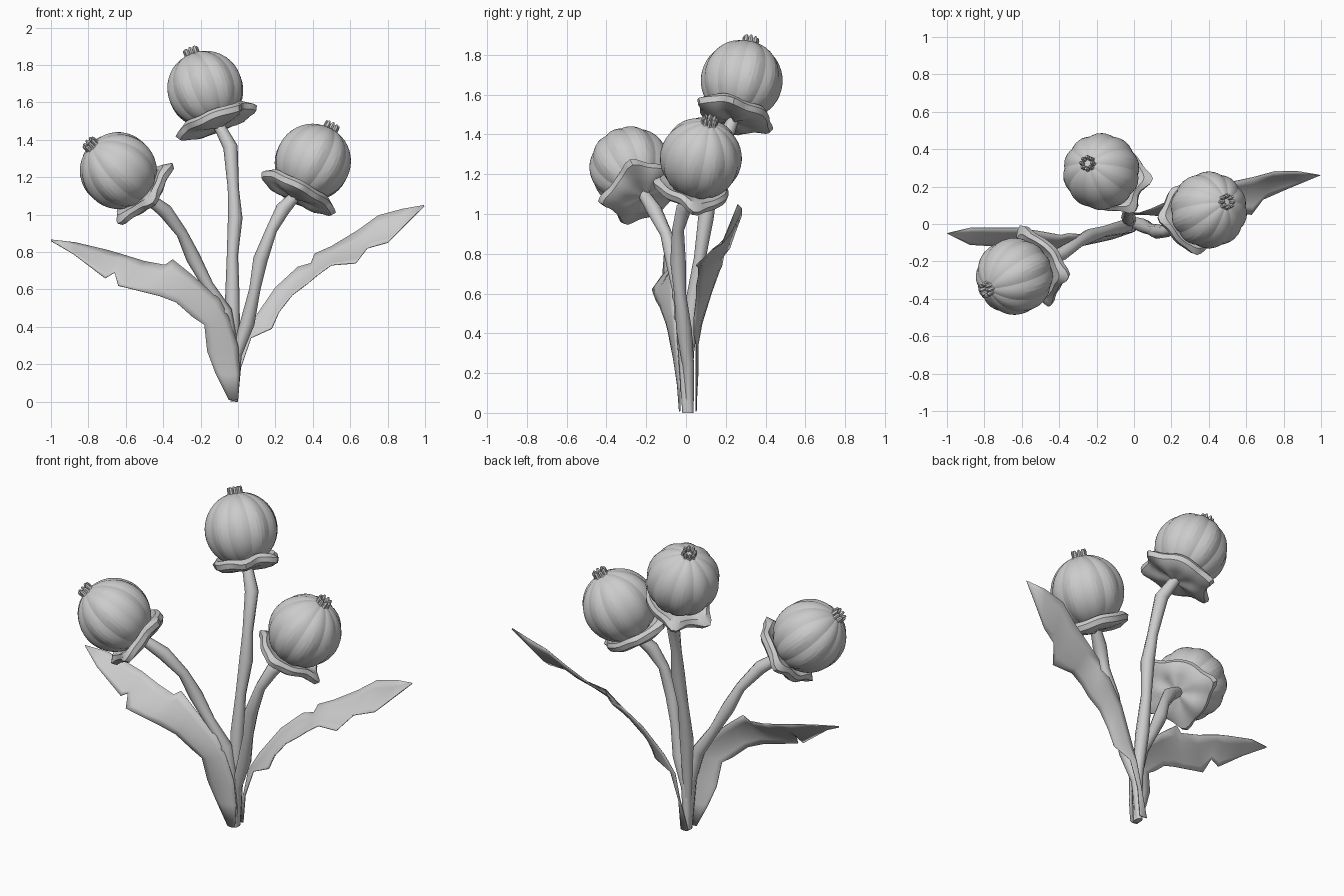
import bpy
import bmesh
from math import sin, cos, pi, exp, acos
from mathutils import Vector

if "Cube" in bpy.data.objects:
    bpy.data.objects.remove(bpy.data.objects["Cube"], do_unlink=True)

grey = bpy.data.materials.new("light_grey")
grey.use_nodes = True
tone = (0.6, 0.6, 0.6, 1)
grey.diffuse_color = tone
grey.node_tree.nodes["Principled BSDF"].inputs["Base Color"].default_value = tone


def finish(name, bm, angle):
    bmesh.ops.recalc_face_normals(bm, faces=bm.faces)
    mesh = bpy.data.meshes.new(name)
    bm.to_mesh(mesh)
    bm.free()
    obj = bpy.data.objects.new(name, mesh)
    bpy.context.collection.objects.link(obj)
    mesh.materials.append(grey)
    bpy.ops.object.select_all(action="DESELECT")
    obj.select_set(True)
    bpy.context.view_layer.objects.active = obj
    bpy.ops.object.shade_smooth_by_angle(angle=angle)
    return obj


def skin(bm, rings, closed=True):
    """Join successive rows of points with quads."""
    rows = [[bm.verts.new(p) for p in ring] for ring in rings]
    for a, b in zip(rows, rows[1:]):
        n = len(a)
        for i in range(n if closed else n - 1):
            j = (i + 1) % n
            bm.faces.new((a[i], a[j], b[j], b[i]))
    return rows


def frame(axis):
    side = axis.cross(Vector((0, 1, 0))).normalized()
    return side, axis.cross(side)


# Ribbed round pod with a crown of small nubs at its tip
def make_pod(name, centre, axis):
    u, v = frame(axis)
    lobes, per_lobe, steps = 10, 6, 20
    rings = []
    for k in range(steps + 1):
        t = pi * (0.02 + 0.96 * k / steps)
        ring = []
        for i in range(lobes * per_lobe):
            a = 2 * pi * i / (lobes * per_lobe)
            groove = 1 - abs(sin(a * lobes / 2))
            r = 0.206 * (1 - 0.045 * groove * sin(t))
            ring.append(centre - axis * r * cos(t)
                        + (u * cos(a) + v * sin(a)) * r * sin(t))
        rings.append(ring)
    bm = bmesh.new()
    rows = skin(bm, rings)
    bm.faces.new(rows[0])
    bm.faces.new(rows[-1])
    for i in range(8):
        a = 2 * pi * i / 8
        out = u * cos(a) + v * sin(a)
        across = axis.cross(out)
        nub = []
        for height, reach, width in ((0.18, 0.04, 0.016), (0.205, 0.03, 0.012),
                                     (0.225, 0.031, 0.012), (0.238, 0.033, 0.006)):
            mid = centre + axis * height + out * reach
            nub.append([mid + out * width * cos(b * pi / 3)
                        + across * width * sin(b * pi / 3) for b in range(6)])
        bm.faces.new(skin(bm, nub)[-1])
    finish(name, bm, 0.2)


# Ragged flat collar under the pod, pulled out into points
def make_collar(name, centre, axis, points):
    u, v = frame(axis)
    tips = [Vector(p).normalized() for p in points]
    profile = ((0.03, -0.225, 0), (0.10, -0.225, 0), (0.15, -0.218, 0.2),
               (0.185, -0.2, 0.8), (0.193, -0.17, 1), (0.17, -0.15, 0.5),
               (0.12, -0.165, 0))
    rings = []
    for radius, height, pull in profile:
        ring = []
        for i in range(48):
            a = 2 * pi * i / 48
            out = u * cos(a) + v * sin(a)
            spike = max(exp(-(acos(max(-1, min(1, out.dot(t)))) / 0.25) ** 2)
                        for t in tips)
            wave = 0.006 * sin(3 * a) + 0.005 * sin(5 * a)
            r = radius + pull * (0.06 * spike - 0.015)
            ring.append(centre + out * r
                        + axis * (height + wave - 0.015 * spike * pull))
        rings.append(ring)
    bm = bmesh.new()
    rows = skin(bm, rings)
    bm.faces.new(rows[0])
    bm.faces.new(rows[-1])
    finish(name, bm, 0.7)


# Knobbly stem swept along a few points
def make_stem(name, path):
    data = bpy.data.curves.new(name, "CURVE")
    data.dimensions = "3D"
    data.bevel_depth = 0.034
    data.bevel_resolution = 2
    data.resolution_u = 4
    data.use_fill_caps = True
    spline = data.splines.new("BEZIER")
    spline.bezier_points.add(len(path) - 1)
    for i, (point, co) in enumerate(zip(spline.bezier_points, path)):
        point.co = co
        point.handle_left_type = point.handle_right_type = "VECTOR"
        point.radius = 0.55 if i == 0 else (1.15 if i % 2 == 0 else 0.88)
    curve = bpy.data.objects.new(name, data)
    bpy.context.collection.objects.link(curve)
    bm = bmesh.new()
    bm.from_mesh(curve.to_mesh())
    curve.to_mesh_clear()
    bpy.data.objects.remove(curve, do_unlink=True)
    finish(name, bm, 0.8)


# Jagged thin leaf spanned between a back edge and a front edge, cupped between
def make_leaf(name, back, front, cup):
    rows = []
    for b, f in zip(back, front):
        b, f = Vector(b), Vector(f)
        depth = Vector(cup) * (f - b).length
        rows.append([b.lerp(f, s) + depth * (4 * s * (1 - s))
                     for s in (0, 0.2, 0.4, 0.6, 0.8, 1)])
    bm = bmesh.new()
    skin(bm, rows, closed=False)
    leaf = finish(name, bm, 1.0)
    thick = leaf.modifiers.new("thickness", "SOLIDIFY")
    thick.thickness = 0.005
    thick.offset = 0


flowers = {
    "right": ((-0.64, -0.28, 1.235), (-0.16, -0.075, 0.15),
              [(0.16, -0.05, 0.13), (0.05, -0.22, -0.04),
               (-0.14, -0.1, -0.16), (-0.06, 0.16, 0)],
              [(-0.02, 0, 0), (-0.03, -0.01, 0.3), (-0.07, -0.02, 0.48),
               (-0.16, -0.04, 0.62), (-0.24, -0.065, 0.77),
               (-0.3, -0.1, 0.9), (-0.39, -0.16, 1.02)]),
    "middle": ((-0.175, 0.28, 1.67), (-0.075, 0.045, 0.2),
               [(0.2, 0, 0.1), (0.1, -0.15, 0.05), (-0.1, 0.19, -0.1),
                (-0.2, 0, -0.08)],
               [(-0.02, 0.01, 0), (-0.02, 0.01, 0.3), (-0.03, 0.035, 0.55),
                (-0.03, 0.07, 0.78), (-0.015, 0.1, 0.98), (-0.025, 0.13, 1.14),
                (-0.04, 0.19, 1.36)]),
    "left": ((0.4, 0.075, 1.28), (0.1, 0.045, 0.19),
             [(-0.17, 0, 0.13), (-0.1, 0.17, 0.08), (0, -0.19, 0),
              (0.2, 0, -0.12)],
             [(-0.02, 0.02, 0), (-0.01, 0.01, 0.25), (0.05, -0.01, 0.42),
              (0.09, -0.03, 0.6), (0.12, -0.04, 0.76), (0.18, -0.04, 0.92),
              (0.24, -0.01, 1.03)]),
}
for side, (centre, axis, points, path) in flowers.items():
    centre, axis = Vector(centre), Vector(axis).normalized()
    make_pod(side + "_pod", centre, axis)
    make_collar(side + "_collar", centre, axis, points)
    make_stem(side + "_stem", path + [centre - axis * 0.21])

make_leaf("right_leaf",
          [(0, -0.03, 0.01), (0.01, -0.03, 0.15), (0, -0.04, 0.3),
           (-0.05, -0.05, 0.45), (-0.1, -0.06, 0.55), (-0.25, -0.06, 0.68),
           (-0.35, -0.05, 0.76), (-0.39, -0.06, 0.73), (-0.5, -0.04, 0.75),
           (-0.63, -0.02, 0.79), (-0.7, -0.02, 0.81), (-0.87, -0.02, 0.85),
           (-1, -0.05, 0.865)],
          [(-0.05, -0.03, 0.01), (-0.12, -0.04, 0.15), (-0.165, -0.06, 0.27),
           (-0.18, -0.09, 0.41), (-0.24, -0.1, 0.45), (-0.33, -0.13, 0.53),
           (-0.42, -0.15, 0.565), (-0.52, -0.16, 0.59), (-0.64, -0.17, 0.62),
           (-0.66, -0.12, 0.69), (-0.71, -0.12, 0.66), (-0.88, -0.11, 0.79),
           (-1, -0.05, 0.86)],
          (0.03, -0.06, -0.06))
make_leaf("left_leaf",
          [(-0.05, 0.05, 0.01), (0, 0.06, 0.2), (0.03, 0.06, 0.34),
           (0.09, 0.08, 0.45), (0.2, 0.13, 0.61), (0.32, 0.17, 0.72),
           (0.39, 0.18, 0.74), (0.41, 0.19, 0.79), (0.5, 0.22, 0.83),
           (0.64, 0.25, 0.915), (0.75, 0.28, 0.995), (0.88, 0.28, 1.03),
           (0.995, 0.26, 1.05)],
          [(0, 0.05, 0.01), (0.015, 0.05, 0.18), (0.07, 0.05, 0.34),
           (0.18, 0.04, 0.39), (0.22, 0.04, 0.48), (0.29, 0.05, 0.57),
           (0.37, 0.05, 0.63), (0.43, 0.06, 0.68), (0.5, 0.06, 0.73),
           (0.63, 0.05, 0.74), (0.69, 0.13, 0.82), (0.8, 0.18, 0.85),
           (0.995, 0.26, 1.045)],
          (0.03, 0.03, -0.06))
